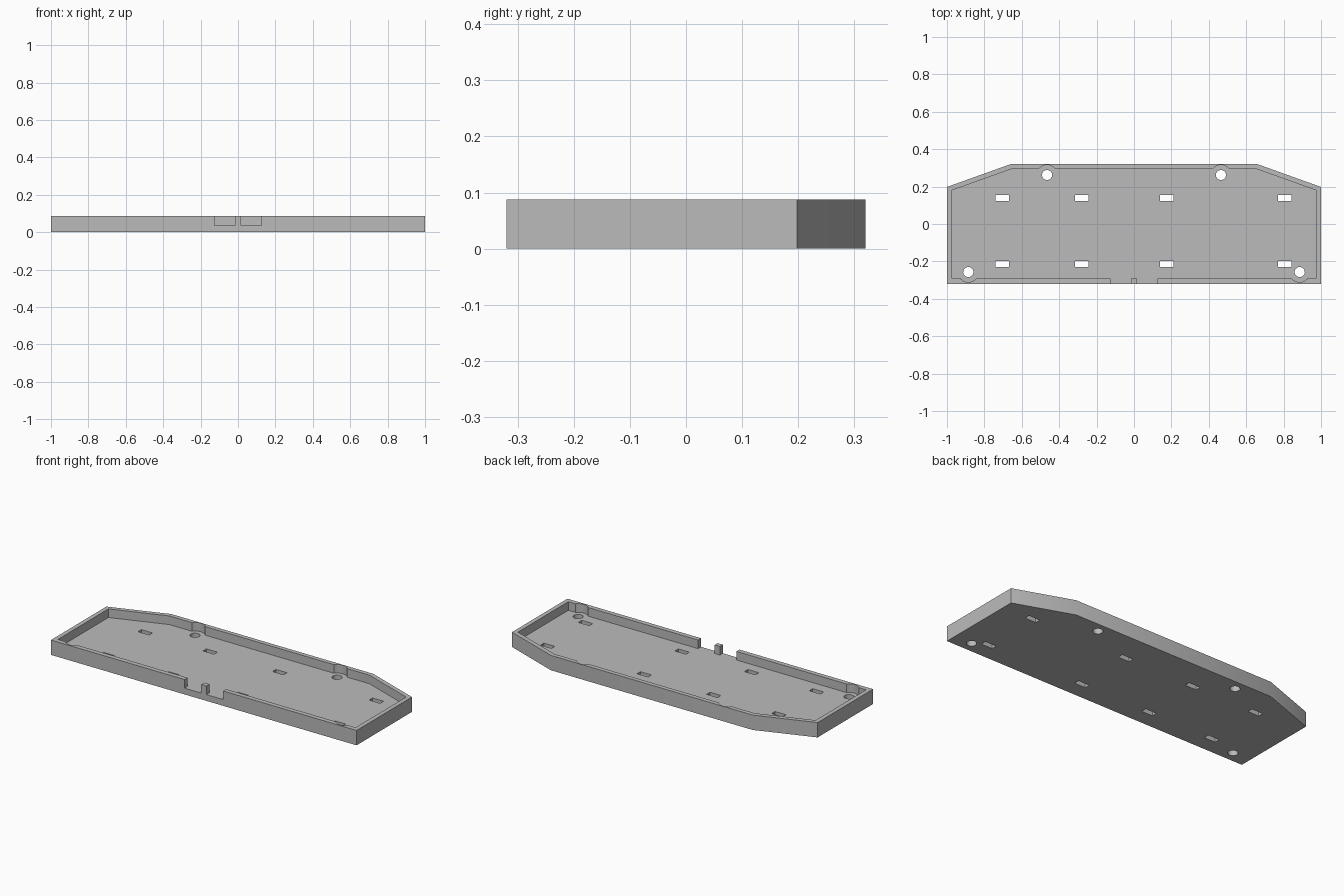
import bpy
import bmesh
import math

cube = bpy.data.objects.get("Cube")
if cube:
    bpy.data.objects.remove(cube, do_unlink=True)

HEIGHT, FLOOR, ABOVE = 0.088, 0.037, 0.2

grey = bpy.data.materials.new("plain grey")
grey.use_nodes = True
colour = (0.5, 0.5, 0.5, 1)
grey.diffuse_color = colour
grey.node_tree.nodes["Principled BSDF"].inputs["Base Color"].default_value = colour


def prisms(name, outlines, bottom, top):
    """One object holding an upright prism for each outline."""
    bm = bmesh.new()
    for outline in outlines:
        face = bm.faces.new([bm.verts.new((x, y, bottom)) for x, y in outline])
        made = bmesh.ops.extrude_face_region(bm, geom=[face])["geom"]
        for v in made:
            if isinstance(v, bmesh.types.BMVert):
                v.co.z = top
    bmesh.ops.recalc_face_normals(bm, faces=bm.faces)
    mesh = bpy.data.meshes.new(name)
    bm.to_mesh(mesh)
    bm.free()
    mesh.materials.append(grey)
    obj = bpy.data.objects.new(name, mesh)
    bpy.context.collection.objects.link(obj)
    return obj


def rect(x0, x1, y0, y1):
    return [(x0, y0), (x1, y0), (x1, y1), (x0, y1)]


def circle(x, y, r, n=40):
    return [(x + r * math.cos(math.tau * i / n), y + r * math.sin(math.tau * i / n))
            for i in range(n)]


def mirrored(half):
    return half + [(-x, y) for x, y in reversed(half)]


def cut(target, cutter):
    """Subtract the cutter for good, then remove it."""
    cutter.hide_render = True
    mod = target.modifiers.new("cut", 'BOOLEAN')
    mod.operation, mod.solver, mod.object = 'DIFFERENCE', 'EXACT', cutter
    graph = bpy.context.evaluated_depsgraph_get()
    result = bpy.data.meshes.new_from_object(target.evaluated_get(graph))
    target.modifiers.clear()
    target.data = result
    bpy.data.objects.remove(cutter, do_unlink=True)


# Solid tray with clipped back corners
tray = prisms("tray", [mirrored([(1, -0.32), (1, 0.198), (0.66, 0.32)])], 0, HEIGHT)

# Hollow inside
inside = mirrored([(0.974, -0.292), (0.974, 0.18), (0.655, 0.294)])
cut(tray, prisms("cavity", [inside], FLOOR, ABOVE))

# Two gaps in the front wall, leaving a small post between them
gaps = [rect(0.017, 0.126, -0.4, -0.28), rect(-0.126, -0.017, -0.4, -0.28)]
cut(tray, prisms("front_gaps", gaps, FLOOR, ABOVE))

# Screw holes and the rounded clearances they need in the walls
screws = [(-0.465, 0.262), (0.465, 0.262), (-0.886, -0.257), (0.886, -0.257)]
cut(tray, prisms("clearances", [circle(x, y, 0.054) for x, y in screws], FLOOR, ABOVE))
cut(tray, prisms("screw_holes", [circle(x, y, 0.027) for x, y in screws], -0.1, ABOVE))

# Two rows of strap slots
slots = [rect(x - 0.036, x + 0.036, y - 0.016, y + 0.016)
         for x in (-0.705, -0.28, 0.175, 0.807) for y in (-0.213, 0.14)]
cut(tray, prisms("slots", slots, -0.1, ABOVE))

# Merge leftover flat seams
bm = bmesh.new()
bm.from_mesh(tray.data)
bmesh.ops.remove_doubles(bm, verts=bm.verts, dist=0.0001)
bmesh.ops.dissolve_limit(bm, angle_limit=0.01, verts=bm.verts, edges=bm.edges)
bm.to_mesh(tray.data)
bm.free()

bpy.context.view_layer.objects.active = tray
tray.select_set(True)
bpy.ops.object.shade_smooth_by_angle(angle=math.radians(20))
